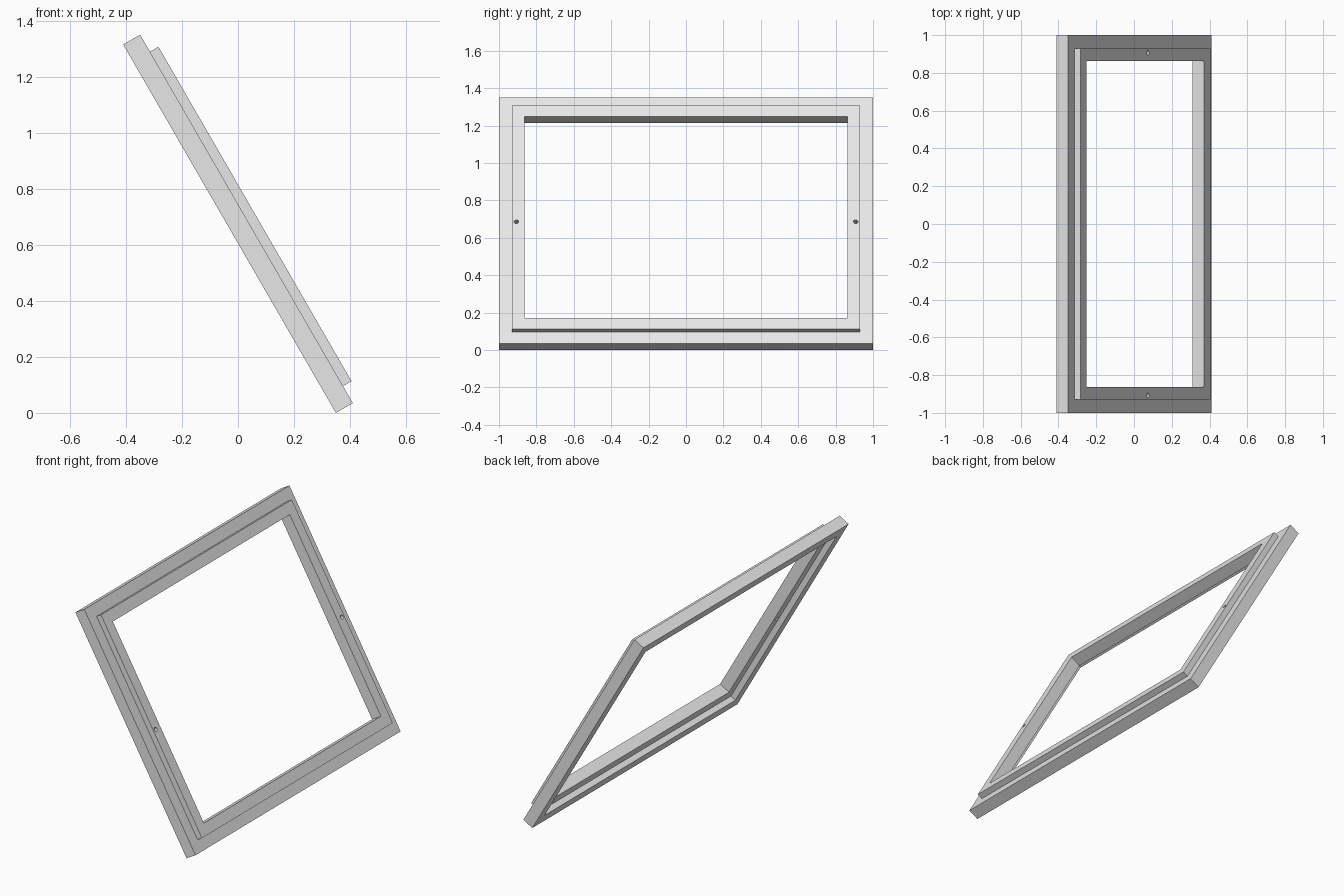
import bpy, bmesh, math
from mathutils import Matrix

cube = bpy.data.objects.get("Cube")
if cube:
    bpy.data.objects.remove(cube, do_unlink=True)

grey = bpy.data.materials.new("light grey")
grey.use_nodes = True
grey.diffuse_color = (0.8, 0.8, 0.8, 1)
grey.node_tree.nodes["Principled BSDF"].inputs["Base Color"].default_value = (0.8, 0.8, 0.8, 1)

HALF_W, HALF_H = 1.0, 0.759      # outer half width (y) and half height (local z)
DEPTH = 0.07
# Leaning placement: local x is the face normal, local z runs up the slope
LEAN = Matrix.Translation((0, 0, 0.6747)) @ Matrix.Rotation(math.radians(-30), 4, 'Y')


def add_object(name, bm):
    bmesh.ops.recalc_face_normals(bm, faces=bm.faces)
    mesh = bpy.data.meshes.new(name)
    bm.to_mesh(mesh)
    bm.free()
    mesh.materials.append(grey)
    obj = bpy.data.objects.new(name, mesh)
    bpy.context.collection.objects.link(obj)
    obj.matrix_world = LEAN
    return obj


def frame(name, outer, inner, back, front):
    """Rectangular ring between two insets, from depth back to depth front."""
    bm = bmesh.new()
    loops = []
    for inset, x in ((outer, back), (outer, front), (inner, front), (inner, back)):
        w, h = HALF_W - inset, HALF_H - inset
        loops.append([bm.verts.new((x, sy * w, sz * h))
                      for sy, sz in ((-1, -1), (1, -1), (1, 1), (-1, 1))])
    for a, b in zip(loops, loops[1:] + loops[:1]):
        for i in range(4):
            j = (i + 1) % 4
            bm.faces.new((a[i], a[j], b[j], b[i]))
    return add_object(name, bm)


# Outer frame, and the inner frame standing half its depth proud
frame("outer_frame", 0, 0.07, -DEPTH / 2, DEPTH / 2)
inner_frame = frame("inner_frame", 0.07, 0.137, 0, DEPTH)

# Small bolt holes through both side rails
bm = bmesh.new()
for side in (-1, 1):
    place = Matrix.Translation((DEPTH / 2, side * 0.907, -0.027)) @ Matrix.Rotation(math.pi / 2, 4, 'Y')
    bmesh.ops.create_cone(bm, cap_ends=True, segments=24, radius1=0.012, radius2=0.012,
                          depth=0.2, matrix=place)
cutter = add_object("hole_cutter", bm)
cutter.hide_render = True

cut = inner_frame.modifiers.new("holes", 'BOOLEAN')
cut.operation = 'DIFFERENCE'
cut.solver = 'EXACT'
cut.object = cutter
bpy.context.view_layer.update()
bpy.context.view_layer.objects.active = inner_frame
inner_frame.select_set(True)
bpy.ops.object.modifier_apply(modifier=cut.name)
bpy.data.objects.remove(cutter, do_unlink=True)
